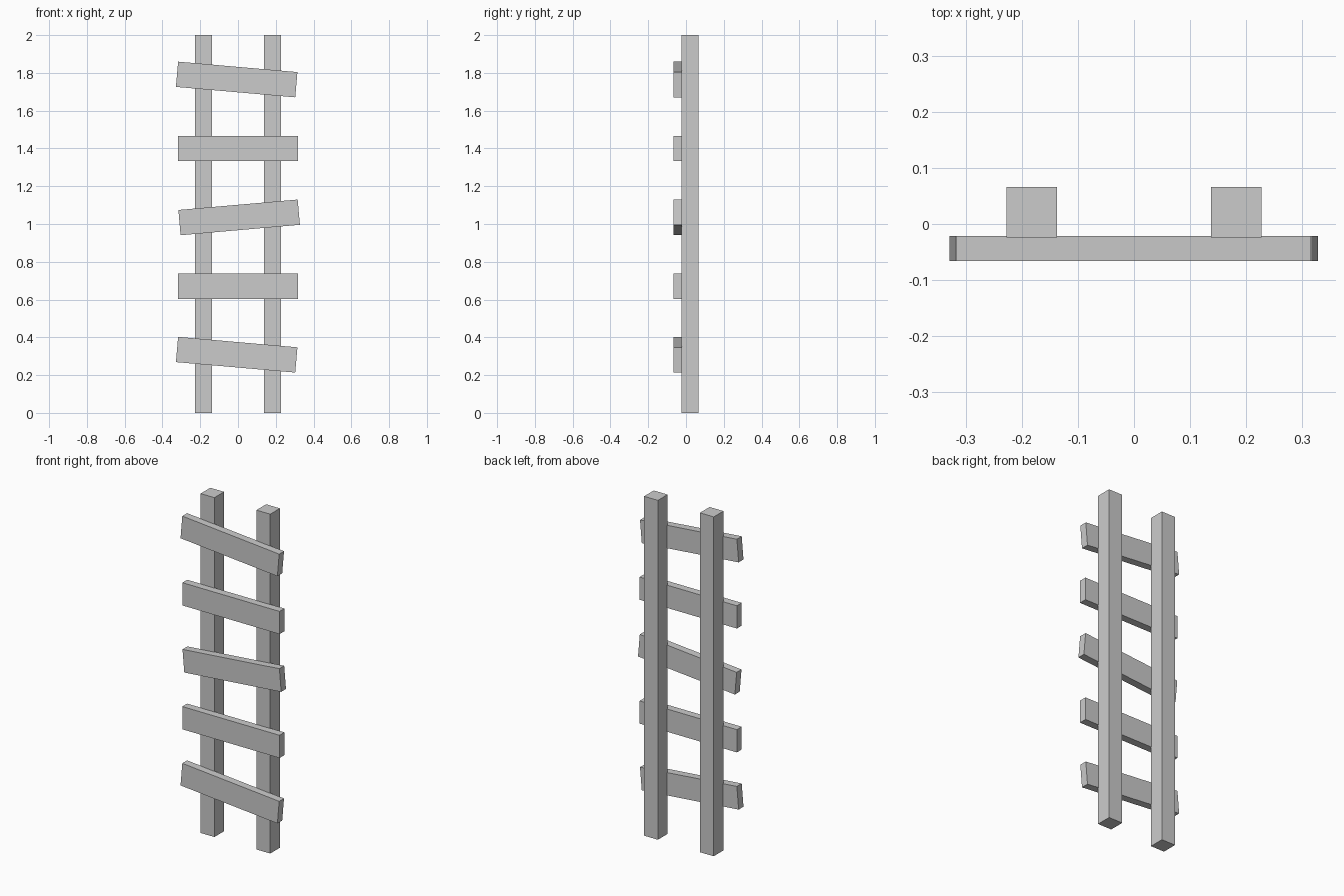
import bpy
from math import radians

if "Cube" in bpy.data.objects:
    bpy.data.objects.remove(bpy.data.objects["Cube"])


def box(name, size, location, tilt=0.0):
    bpy.ops.mesh.primitive_cube_add(size=1, location=location)
    obj = bpy.context.object
    obj.name = name
    obj.scale = size
    bpy.ops.object.transform_apply(location=False, rotation=False, scale=True)
    obj.rotation_euler.y = radians(tilt)
    return obj


# two upright square rails
for side, x in (("left", -0.182), ("right", 0.182)):
    box(f"{side}_rail", (0.09, 0.09, 2.0), (x, 0.021, 1.0))

# plank rungs nailed on the front: x, z, tilt in degrees
rungs = [
    (-0.007, 0.308, 5),
    (0.0, 0.670, 0),
    (0.006, 1.035, -5),
    (0.0, 1.400, 0),
    (-0.007, 1.765, 5),
]
for i, (x, z, tilt) in enumerate(rungs, 1):
    box(f"rung_{i}", (0.634, 0.045, 0.134), (x, -0.0435, z), tilt)
